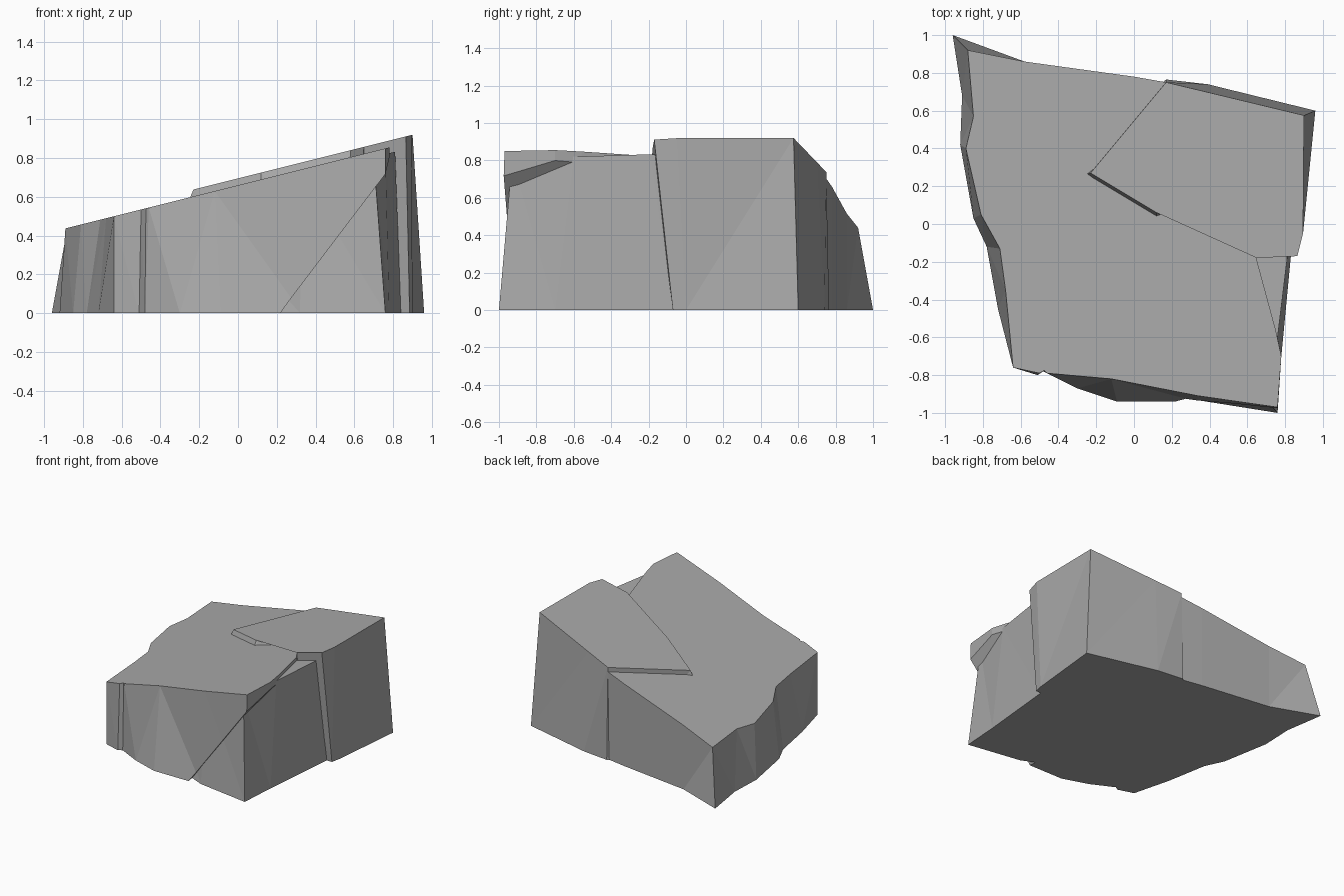
import bpy
import bmesh
from mathutils import Vector

if "Cube" in bpy.data.objects:
    bpy.data.objects.remove(bpy.data.objects["Cube"])

SLOPE = 0.25

stone = bpy.data.materials.new("stone grey")
stone.use_nodes = True
grey = (0.40, 0.40, 0.40, 1)
stone.diffuse_color = grey
stone.node_tree.nodes["Principled BSDF"].inputs["Base Color"].default_value = grey


def chunk(name, base, top, height, cut=None):
    """Loft a base outline on the ground to a top outline on the sloping plane."""
    bm = bmesh.new()
    low = [bm.verts.new((x, y, 0)) for x, y in base]
    high = [bm.verts.new((x, y, height + SLOPE * x)) for x, y in top]
    n = len(low)
    for i in range(n):
        j = (i + 1) % n
        bm.faces.new((low[i], low[j], high[j], high[i]))
    bm.faces.new(low[::-1])
    bm.faces.new(high)
    bmesh.ops.triangulate(bm, faces=bm.faces[:])
    if cut:
        # Keep the part above the fracture plane and close it
        point, normal = cut
        geom = bm.verts[:] + bm.edges[:] + bm.faces[:]
        bmesh.ops.bisect_plane(bm, geom=geom, plane_co=point,
                               plane_no=normal, clear_inner=True)
        rim = [e for e in bm.edges if e.is_boundary]
        bmesh.ops.holes_fill(bm, edges=rim, sides=0)
    bmesh.ops.recalc_face_normals(bm, faces=bm.faces[:])
    mesh = bpy.data.meshes.new(name)
    bm.to_mesh(mesh)
    bm.free()
    mesh.materials.append(stone)
    obj = bpy.data.objects.new(name, mesh)
    bpy.context.collection.objects.link(obj)
    return obj


# Edges shared by the pieces, where they stand vertical
back = [(0.17, 0.75), (0, 0.78), (-0.58, 0.86)]
right = [(0.78, -0.70), (0.75, -0.56), (0.65, -0.19), (0.58, 0.10)]

# Main body, with an overhanging fracture at the front right
body_base = [(-0.64, -0.76), (-0.51, -0.80), (-0.48, -0.78), (-0.30, -0.87),
             (-0.09, -0.94), (0.33, -0.94), (0.76, -1.0)] + right + back + [
             (-0.96, 1.0), (-0.91, 0.68), (-0.92, 0.42), (-0.85, 0.03),
             (-0.78, -0.12), (-0.72, -0.45)]
body_top = [(-0.64, -0.76), (-0.50, -0.79), (-0.475, -0.775), (-0.46, -0.79),
            (-0.12, -0.82), (0.34, -0.91), (0.76, -0.97)] + right + back + [
            (-0.88, 0.92), (-0.85, 0.57), (-0.89, 0.40), (-0.81, 0.05),
            (-0.71, -0.13), (-0.68, -0.35)]
fracture = (Vector((0.30, -0.94, 0.11)), Vector((-1.336, -0.2, 1)).normalized())
chunk("main_rock", body_base, body_top, 0.66, fracture)

# Recessed lower piece under the fracture
chunk("lower_rock",
      [(-0.2, -0.7), (0.32, -0.93), (0.76, -1.0), (0.78, -0.7),
       (0.84, -0.07), (0.84, 0.3)] + back,
      [(-0.2, -0.6), (0.33, -0.86), (0.70, -0.93), (0.76, -0.6),
       (0.81, -0.19), (0.81, 0.3)] + back, 0.63)

# Raised slab, its hidden foot spread inside the body
chunk("raised_slab",
      [(0.17, 0.765), (-0.5, 0.2), (0.10, -0.3), (0.55, -0.2), (0.64, -0.07),
       (0.885, -0.07), (0.90, 0.0), (0.96, 0.60), (0.39, 0.74)],
      [(0.17, 0.75), (-0.23, 0.27), (0.12, 0.06), (0.58, 0.11), (0.65, -0.18),
       (0.865, -0.17), (0.895, -0.05), (0.90, 0.575), (0.38, 0.70)], 0.695)
